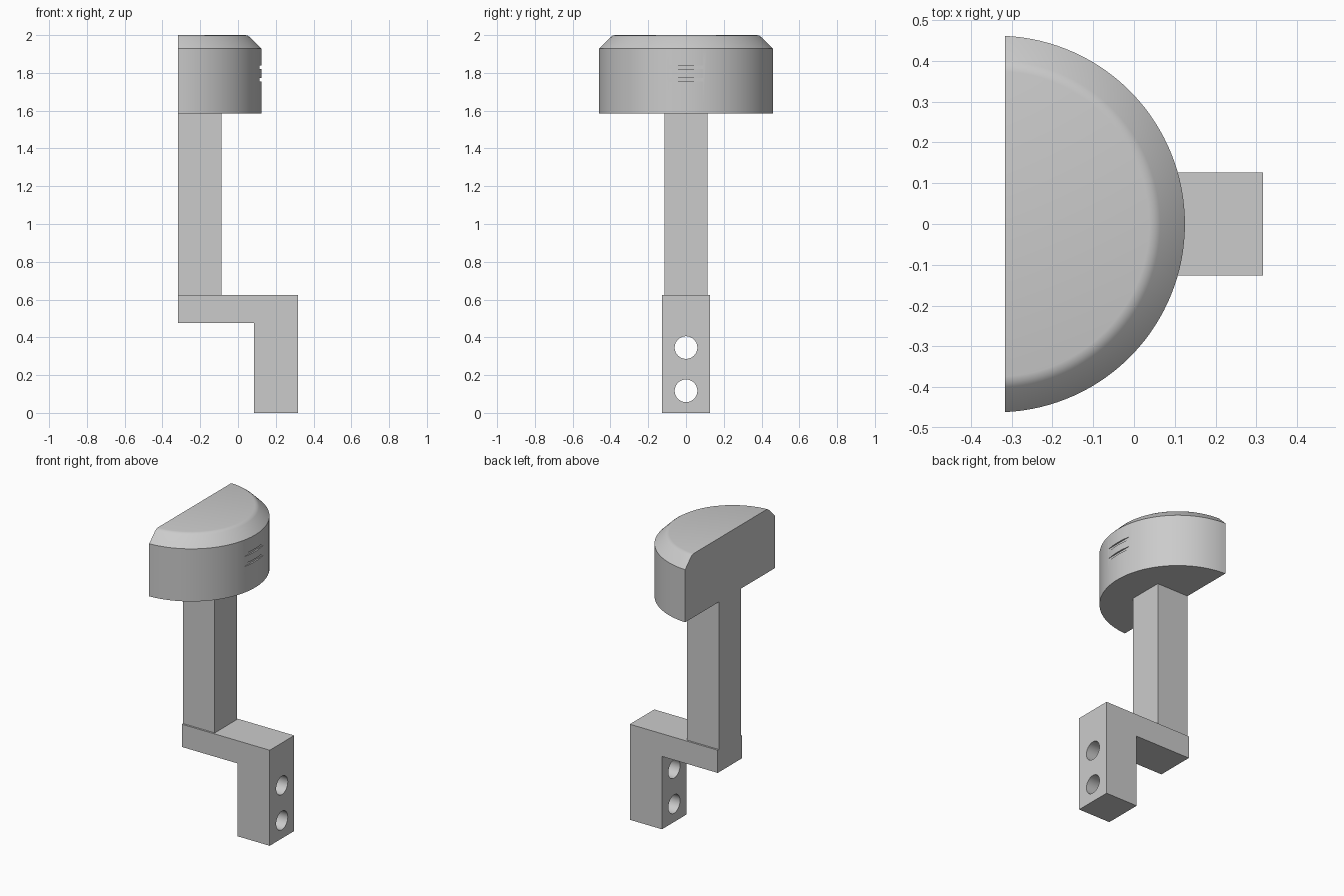
import bpy, bmesh
from math import acos, cos, sin, pi
from mathutils import Matrix

cube = bpy.data.objects.get("Cube")
if cube:
    bpy.data.objects.remove(cube, do_unlink=True)

# Plain grey for the whole model
grey = bpy.data.materials.new("grey")
grey.use_nodes = True
grey.diffuse_color = (0.6, 0.6, 0.6, 1)
grey.node_tree.nodes["Principled BSDF"].inputs["Base Color"].default_value = (0.6, 0.6, 0.6, 1)

BACK, FRONT = -0.317, 0.317   # extents along x


def finish(name, bm):
    bmesh.ops.recalc_face_normals(bm, faces=bm.faces)
    mesh = bpy.data.meshes.new(name)
    bm.to_mesh(mesh)
    bm.free()
    mesh.materials.append(grey)
    obj = bpy.data.objects.new(name, mesh)
    bpy.context.collection.objects.link(obj)
    return obj


def extrude_y(name, outline, half):
    """Extrude an x-z outline symmetrically along y."""
    bm = bmesh.new()
    face = bm.faces.new([bm.verts.new((x, -half, z)) for x, z in outline])
    new = bmesh.ops.extrude_face_region(bm, geom=[face])["geom"]
    bmesh.ops.translate(bm, vec=(0, 2 * half, 0),
                        verts=[v for v in new if isinstance(v, bmesh.types.BMVert)])
    return finish(name, bm)


def rect(x0, x1, z0, z1):
    return [(x0, z0), (x1, z0), (x1, z1), (x0, z1)]


def cut(obj, cutters):
    """Subtract cutters, shade smooth with sharp edges, remove cutters."""
    bpy.ops.object.select_all(action="DESELECT")
    bpy.context.view_layer.objects.active = obj
    obj.select_set(True)
    for c in cutters:
        c.hide_render = True
        mod = obj.modifiers.new("cut", "BOOLEAN")
        mod.operation, mod.solver, mod.object = "DIFFERENCE", "EXACT", c
        bpy.ops.object.modifier_apply(modifier=mod.name)
        bpy.data.objects.remove(c, do_unlink=True)
    bpy.ops.object.shade_smooth_by_angle(angle=pi / 6)


# Half-round head: stacked D-shaped rings with a chamfered, softened top rim
CENTRE, SEGMENTS = -0.337, 64
profile = [(0.462, 1.585), (0.462, 1.928), (0.401, 1.989), (0.389, 1.997), (0.375, 2.0)]
bm = bmesh.new()
rings = []
for r, z in profile:
    a = acos((BACK - CENTRE) / r)
    angles = [a * (2 * i / SEGMENTS - 1) for i in range(SEGMENTS + 1)]
    rings.append([bm.verts.new((CENTRE + r * cos(t), r * sin(t), z)) for t in angles])
for low, high in zip(rings, rings[1:]):
    for i in range(SEGMENTS):
        bm.faces.new((low[i], low[i + 1], high[i + 1], high[i]))
bm.faces.new(rings[0])
bm.faces.new(rings[-1])
bm.faces.new([ring[0] for ring in rings] + [ring[-1] for ring in reversed(rings)])
head = finish("head", bm)

# Two thin slots in the curved face
cut(head, [extrude_y("slot_cutter", rect(0.115, 0.2, z - 0.009, z + 0.009), 0.11)
           for z in (1.764, 1.829)])

# Square column
extrude_y("column", rect(BACK, -0.088, 0.623, 1.585), 0.114)

# Cranked bracket with two mounting holes
bracket = extrude_y("bracket", [(BACK, 0.475), (0.085, 0.475), (0.085, 0), (FRONT, 0),
                                (FRONT, 0.623), (BACK, 0.623)], 0.126)
holes = []
for z in (0.117, 0.346):
    bm = bmesh.new()
    bmesh.ops.create_cone(bm, cap_ends=True, segments=48, radius1=0.06, radius2=0.06, depth=0.5,
                          matrix=Matrix.Translation((0.2, 0, z)) @ Matrix.Rotation(pi / 2, 4, "Y"))
    holes.append(finish("hole_cutter", bm))
cut(bracket, holes)
